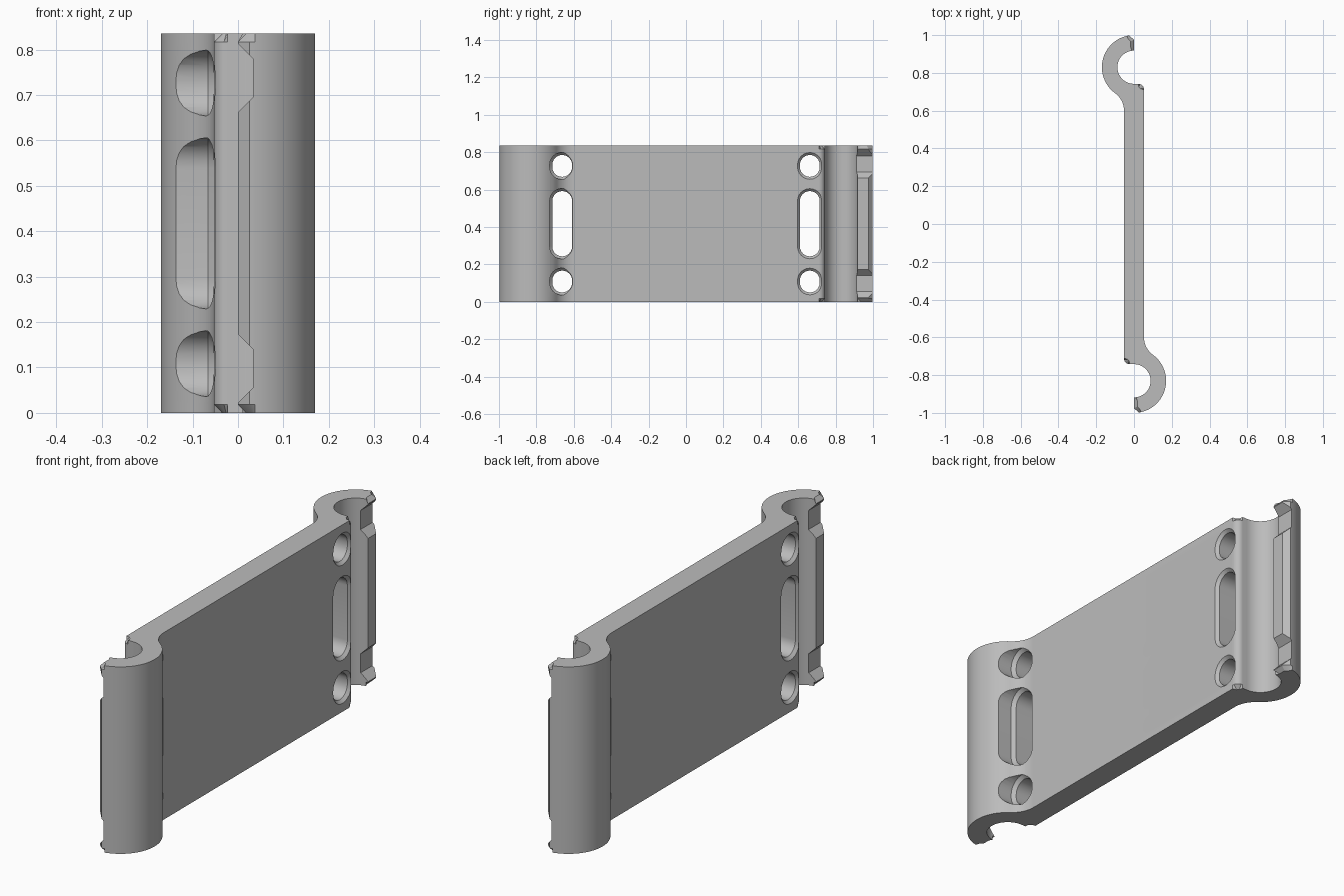
import bpy, bmesh, math
from mathutils import Vector

if "Cube" in bpy.data.objects:
    bpy.data.objects.remove(bpy.data.objects["Cube"])

H = 0.835            # height of the extruded bracket
W = 0.053            # half thickness of the plate
CY = 0.83            # hook centre
R_OUT, R_IN = 0.17, 0.088
CHAMFER = 0.018


def arc(cx, cy, r, a0, a1, n):
    return [(cx + r * math.cos(math.radians(a0 + (a1 - a0) * i / n)),
             cy + r * math.sin(math.radians(a0 + (a1 - a0) * i / n))) for i in range(n + 1)]


def loft(bm, rings):
    """Closed solid through rings of equal point count."""
    vr = [[bm.verts.new(p) for p in ring] for ring in rings]
    for a, b in zip(vr, vr[1:]):
        for i in range(len(a)):
            j = (i + 1) % len(a)
            bm.faces.new((a[i], a[j], b[j], b[i]))
    bm.faces.new(vr[0][::-1])
    bm.faces.new(vr[-1])


def make_object(name, bm):
    bmesh.ops.recalc_face_normals(bm, faces=bm.faces)
    me = bpy.data.meshes.new(name)
    bm.to_mesh(me)
    bm.free()
    ob = bpy.data.objects.new(name, me)
    bpy.context.collection.objects.link(ob)
    return ob


# Half profile: plate corner, hook cavity, hook tip, outer hook, blend fillet
fy = 0.6
fr = (W * W + (CY - fy) ** 2 - R_OUT ** 2) / (2 * (R_OUT - W))
fx = -W - fr
blend = math.degrees(math.atan2(CY - fy, -fx))
rc = 0.03
half = arc(W - rc, CY - R_IN - rc, rc, 0, 90, 6)
half += arc(0, CY, R_IN, 270, 90, 28)
half += [(0, 0.975)]
half += arc(0, CY, R_OUT, 98.5, 180 + blend, 32)
half += arc(fx, fy, fr, blend, 0, 12)[1:]
profile = half + [(-x, -y) for x, y in half]

# Clip body, with chamfered top and bottom rims
bm = bmesh.new()
loft(bm, [[(x, y, z) for x, y in profile] for z in (0, H)])
rim = [e for e in bm.edges if abs(e.verts[0].co.z - e.verts[1].co.z) < 1e-6]
bmesh.ops.bevel(bm, geom=rim, offset=CHAMFER, offset_type='OFFSET',
                segments=1, profile=0.5, affect='EDGES')
body = make_object("clip_bracket", bm)


def stadium(x, cy, z0, z1, r, grow, s):
    """Upright rounded slot outline at depth x."""
    top = arc(cy, z1 - r, r + grow, 0, 180, 12)
    low = arc(cy, z0 + r, r + grow, 180, 360, 12)
    return [(s * x, s * y, z) for y, z in top + low]


# Cutters: flared slots beside each hook and tapered notches in each hook tip
bm = bmesh.new()
for s in (1, -1):
    for z0, z1 in ((0.05, 0.167), (0.243, H - 0.243), (H - 0.167, H - 0.05)):
        steps = ((-0.25, 0.014), (-0.066, 0.014), (-0.05, 0),
                 (0.04, 0), (W + 0.001, 0.014), (0.1, 0.014))
        loft(bm, [stadium(x, 0.662, z0, z1, 0.053, g, s) for x, g in steps])
    for m in (False, True):
        trap = [(0.018, 0.004), (-0.033, 0.055), (-0.033, 0.14), (0.018, 0.191)]
        loft(bm, [[(s * x, s * y, H - z if m else z) for x, z in trap]
                  for y in (0.88, 1.03)])
cutter = make_object("slot_cutter", bm)
cutter.hide_render = True

mod = body.modifiers.new("slots", 'BOOLEAN')
mod.operation = 'DIFFERENCE'
mod.solver = 'EXACT'
mod.object = cutter
bpy.context.view_layer.objects.active = body
body.select_set(True)
cutter.select_set(False)
bpy.ops.object.modifier_apply(modifier=mod.name)
bpy.data.objects.remove(cutter, do_unlink=True)
bpy.ops.object.shade_smooth_by_angle(angle=math.radians(25))

# Plain grey plastic
mat = bpy.data.materials.new("plain_grey")
mat.diffuse_color = (0.5, 0.5, 0.5, 1)
mat.use_nodes = True
mat.node_tree.nodes["Principled BSDF"].inputs["Base Color"].default_value = mat.diffuse_color
body.data.materials.clear()
body.data.materials.append(mat)
